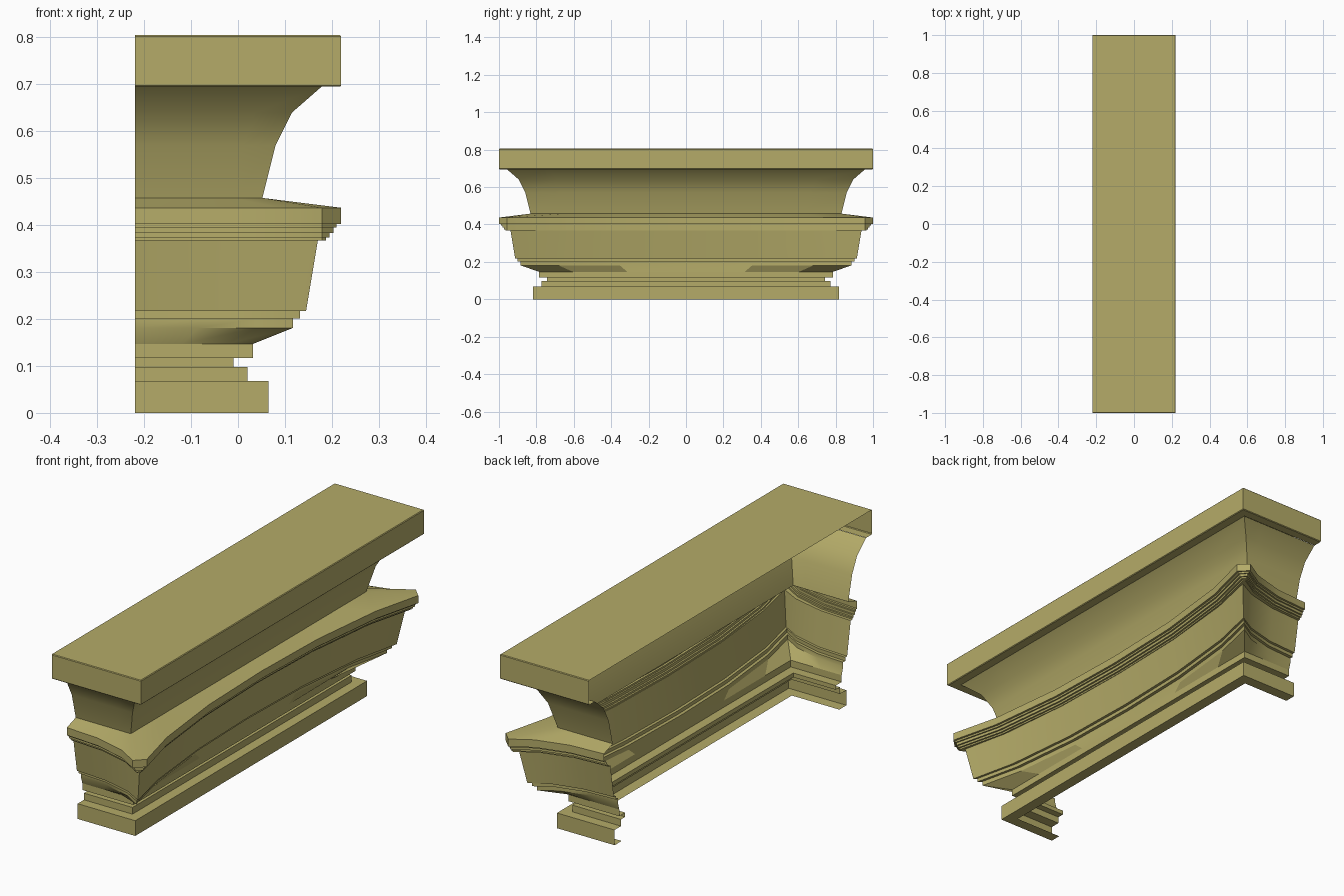
import bpy
import bmesh
import math

cube = bpy.data.objects.get("Cube")
if cube:
    bpy.data.objects.remove(cube, do_unlink=True)

BACK = -0.22  # open plane where the half capital meets the wall

stone = bpy.data.materials.new("ochre stone")
stone.use_nodes = True
colour = (0.46, 0.41, 0.14, 1)
stone.diffuse_color = colour
stone.node_tree.nodes["Principled BSDF"].inputs["Base Color"].default_value = colour

# Steps from the middle of a side to its corner, with the share of hollow at each
HOLLOW = [(0, 1), (0.4, 0.9), (0.77, 0.52), (1, 0)]


def outline(x, z, extra, depth=0, chamfer=0):
    """Three-sided outline, open at the back; sides may be hollowed."""
    y = x + extra
    front = [((x - depth * h), (y - chamfer) * t, z) for t, h in HOLLOW]
    side = [(BACK + (x - chamfer - BACK) * t, y - depth * h, z)
            for t, h in reversed(HOLLOW)]
    half = front + side
    return [(px, -py, pz) for px, py, pz in reversed(half[1:])] + half


def loft(name, outlines, cap_top=False):
    """Skin neighbouring outlines into one open shell."""
    bm = bmesh.new()
    rows = [[bm.verts.new(p) for p in ring] for ring in outlines]
    for low, high in zip(rows, rows[1:]):
        for i in range(len(low) - 1):
            bm.faces.new((low[i], low[i + 1], high[i + 1], high[i]))
    if cap_top:
        bm.faces.new(rows[-1])
    bmesh.ops.remove_doubles(bm, verts=bm.verts, dist=0.0003)
    bmesh.ops.recalc_face_normals(bm, faces=bm.faces)
    # Make the shell face outwards
    if sum(f.normal.x * f.calc_area() for f in bm.faces) < 0:
        bmesh.ops.reverse_faces(bm, faces=bm.faces)
    mesh = bpy.data.meshes.new(name)
    bm.to_mesh(mesh)
    bm.free()
    mesh.materials.append(stone)
    obj = bpy.data.objects.new(name, mesh)
    bpy.context.collection.objects.link(obj)
    bpy.ops.object.select_all(action='DESELECT')
    obj.select_set(True)
    bpy.context.view_layer.objects.active = obj
    bpy.ops.object.shade_smooth_by_angle(angle=math.radians(25))


# Stepped base and neck, with a narrow lip underneath
base = [(0.015, 0), (0.065, 0), (0.065, 0.068), (0.02, 0.068), (0.02, 0.098),
        (-0.01, 0.098), (-0.01, 0.117), (0.032, 0.117), (0.032, 0.147)]
loft("stepped_base", [outline(x, z, 0.753) for x, z in base])

# Hollow-sided bell with its lower fillets and flared underside
bell = [(0.117, 0.181), (0.117, 0.201), (0.132, 0.201), (0.132, 0.217),
        (0.145, 0.217), (0.17, 0.367)]
loft("bell", [outline(0.032, 0.147, 0.753)]
     + [outline(x, z, 0.768, 0.09) for x, z in bell])

# Stepped ledge with cut corners, sloping back to the foot of the cove
steps = [0.17, 0.187, 0.195, 0.203, 0.21, 0.22]
heights = [0.367, 0.367, 0.374, 0.383, 0.395, 0.403, 0.437]
ledge = [outline(steps[0], heights[0], 0.768, 0.09)]
for i, x in enumerate(steps[1:], 1):
    for z in heights[i:i + 2]:
        ledge.append(outline(x, z, 0.779, 0.105, max(x - 0.179, 0)))
loft("stepped_ledge", ledge + [outline(0.052, 0.458, 0.778)])

# Curved cove
cove = [(0.052, 0.458), (0.08, 0.57), (0.115, 0.64), (0.178, 0.695)]
loft("cove", [outline(x, z, 0.779) for x, z in cove])

# Top slab with a slightly eased edge
slab = [(0.178, 0.695), (0.217, 0.695), (0.22, 0.698), (0.22, 0.802),
        (0.217, 0.805)]
loft("top_slab", [outline(x, z, 0.78) for x, z in slab], cap_top=True)
